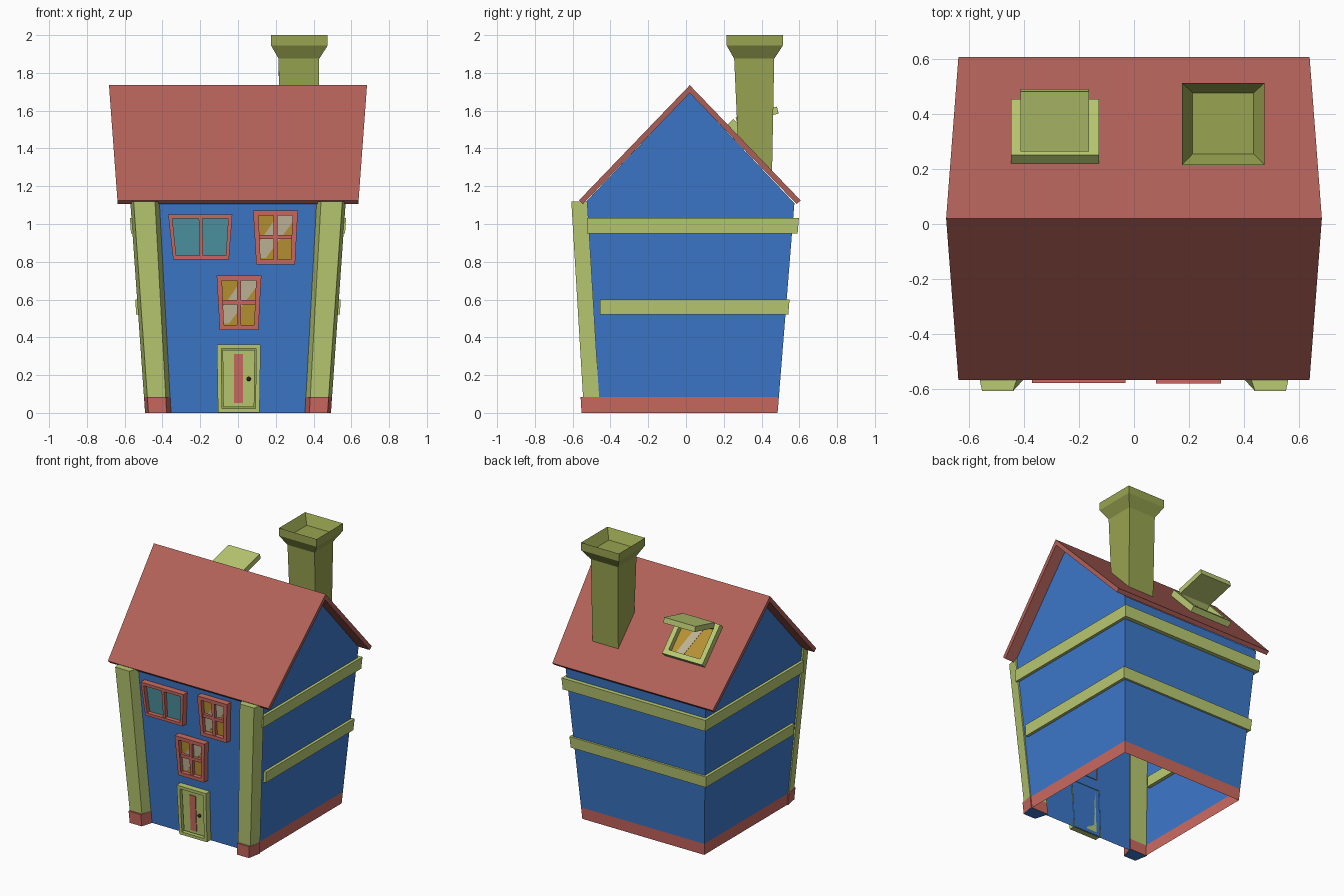
import bpy, bmesh, math

if "Cube" in bpy.data.objects:
    bpy.data.objects.remove(bpy.data.objects["Cube"])

def material(name, rgb):
    m = bpy.data.materials.new(name)
    lin = [((c / 255 + 0.055) / 1.055) ** 2.4 for c in rgb]
    m.diffuse_color = (*lin, 1)
    m.use_nodes = True
    m.node_tree.nodes["Principled BSDF"].inputs["Base Color"].default_value = m.diffuse_color
    return m

BLUE = material("wall blue", (60, 120, 202))
GREEN = material("light green", (186, 202, 114))
OLIVE = material("chimney olive", (152, 164, 80))
RED = material("trim red", (204, 106, 96))
ROOF = material("roof red", (178, 98, 89))
GOLD = material("glass gold", (184, 146, 52))
PALE = material("glass shine", (190, 180, 150))
TEAL = material("glass teal", (76, 148, 162))
DARK = material("knob brown", (55, 30, 15))

def loft(name, rings, mats, bottom=True, top=True, rule=None):
    """Skin a stack of equal-sized point rings; rule picks a material slot per face."""
    bm = bmesh.new()
    rows = [[bm.verts.new(p) for p in r] for r in rings]
    n = len(rings[0])
    for a, b in zip(rows, rows[1:]):
        for i in range(n):
            j = (i + 1) % n
            bm.faces.new((a[i], a[j], b[j], b[i]))
    if bottom:
        bm.faces.new(rows[0][::-1])
    if top:
        bm.faces.new(rows[-1])
    bmesh.ops.recalc_face_normals(bm, faces=bm.faces)
    if rule:
        for f in bm.faces:
            f.material_index = rule(f.calc_center_median(), f.normal)
    me = bpy.data.meshes.new(name)
    bm.to_mesh(me)
    bm.free()
    for m in mats:
        me.materials.append(m)
    ob = bpy.data.objects.new(name, me)
    bpy.context.collection.objects.link(ob)
    return ob

# Leaning wall planes as functions of height
side = lambda z: 0.485 + 0.065 * z
back = lambda z: 0.485 + 0.08 * z
front = lambda z: -0.47 - 0.06 * z

def rect(x0, x1, y0, y1, z):
    return [(x0, y0, z), (x1, y0, z), (x1, y1, z), (x0, y1, z)]

# Walls, open underneath, with a red foot strip on sides and back
loft("walls", [rect(-side(z), side(z), front(z), back(z), z) for z in (0, 0.083, 1.11)],
     [BLUE, RED], False, False,
     lambda c, n: 1 if c.z < 0.08 and c.y > -0.4 else 0)

# Gable walls
for s, label in ((1, "right"), (-1, "left")):
    prof = [(front(1.11), 1.11), (back(1.11), 1.11), (0.02, 1.695)]
    loft(label + "_gable", [[(s * (side(z) - t), y, z) for y, z in prof] for t in (0, 0.01)], [BLUE])

# Roof: folded slab, wider at the ridge
roof_profile = [(-0.567, 1.125), (0.02, 1.735), (0.607, 1.125),
                (0.586, 1.105), (0.02, 1.693), (-0.546, 1.105)]
roof_half = lambda z: 0.638 + 0.045 * (z - 1.12) / 0.615
loft("roof", [[(s * roof_half(z), y, z) for y, z in roof_profile] for s in (-1, 1)], [ROOF])

# Corner pillars with red feet
def pillar_ring(s, z, depth):
    xo, xi = 0.492 + 0.07 * z, 0.35 + 0.055 * z
    yb, yf = front(z) + 0.015, front(z) - depth
    return [(s * xi, yb, z), (s * xo, yb, z), (s * (xo - 0.018), yf, z), (s * (xi + 0.028), yf, z)]

for s, label in ((1, "right"), (-1, "left")):
    loft(label + "_pillar", [pillar_ring(s, z, 0.07) for z in (0.08, 1.12)], [GREEN])
    loft(label + "_pillar_foot", [pillar_ring(s, z, 0.083) for z in (0, 0.085)], [RED, BLUE],
         rule=lambda c, n: 1 if n.z < -0.9 else 0)

# Trim bands wrapping sides and back
def band_ring(z, y0, p):
    x, y = side(z) + 0.02, back(z) + p
    i = 0.045
    return [(x, y0, z), (x, y, z), (-x, y, z), (-x, y0, z),
            (i - x, y0, z), (i - x, y - i, z), (x - i, y - i, z), (x - i, y0, z)]

loft("upper_band", [band_ring(z, -0.525, 0.03) for z in (0.95, 1.033)], [GREEN])
loft("lower_band", [band_ring(z, -0.455, 0.015) for z in (0.52, 0.6)], [GREEN])

# Chimney: shaft cut to the roof slope, flared cap and funnel mouth
foot = [(x, y, 1.70 - 1.04 * (y - 0.02)) for x, y, _ in rect(0.22, 0.425, 0.275, 0.455, 0)]
loft("chimney", [foot,
                 rect(0.215, 0.43, 0.255, 0.467, 1.875),
                 rect(0.175, 0.475, 0.215, 0.513, 1.945),
                 rect(0.175, 0.475, 0.215, 0.513, 2.0),
                 rect(0.213, 0.435, 0.255, 0.477, 1.93)], [OLIVE])

# Skylight on the back slope: t runs down the slope, d sticks out of it
def slope(x, t, d):
    return (x, 0.02 + 0.69 * t + 0.72 * d, 1.735 - 0.72 * t + 0.69 * d)

def slope_plate(name, pts, d0, d1, mat):
    loft(name, [[slope(x, t, d) for x, t in pts] for d in (d0, d1)], [mat])

def box2(x0, x1, t0, t1):
    return [(x0, t0), (x1, t0), (x1, t1), (x0, t1)]

outer, inner = box2(-0.447, -0.128, 0.29, 0.585), box2(-0.412, -0.163, 0.325, 0.55)
loft("skylight_frame", [[slope(x, t, d) for x, t in ring] for ring, d in
                        ((outer, -0.01), (outer, 0.043), (inner, 0.043), (inner, 0.0))],
     [GREEN], False, False)
slope_plate("skylight_glass", inner, 0.0, 0.006, GOLD)
slope_plate("skylight_shine", [(-0.33, 0.325), (-0.27, 0.325), (-0.20, 0.55), (-0.26, 0.55)],
            0.006, 0.008, PALE)
ang = math.radians(14)
lid = [(0.272 + l * math.cos(ang) - h * math.sin(ang), 1.53 + l * math.sin(ang) + h * math.cos(ang))
       for l, h in ((0, 0), (0.225, 0), (0.225, 0.038), (0, 0.038))]
loft("skylight_lid", [[(x, y, z) for y, z in lid] for x in (-0.412, -0.163)], [GREEN])

# Front details: polygons on the wall plane, given in u,v of a tapered opening
class Opening:
    def __init__(self, name, top, bottom):
        self.name, self.top, self.bottom = name, top, bottom

    def point(self, u, v, d):
        (a0, a1, az), (b0, b1, bz) = self.top, self.bottom
        z = bz + (az - bz) * v
        x = (b0 + (b1 - b0) * u) * (1 - v) + (a0 + (a1 - a0) * u) * v
        return (x, front(z) - d, z)

    def plate(self, part, uv, d0, d1, mat):
        loft(self.name + "_" + part, [[self.point(u, v, d) for u, v in uv] for d in (d0, d1)], [mat])

    def frame(self, mu, mv, depth, low, mat):
        o, i = box2(0, 1, 0, 1), box2(mu, 1 - mu, mv, 1 - mv)
        loft(self.name + "_frame", [[self.point(u, v, d) for u, v in r] for r, d in
                                    ((o, -0.005), (o, depth), (i, depth), (i, low))],
             [mat], False, False)

wide = Opening("wide_window", (-0.37, -0.03, 1.05), (-0.343, -0.048, 0.812))
wide.frame(0.06, 0.09, 0.045, 0.0, RED)
wide.plate("glass", box2(0.05, 0.95, 0.08, 0.92), 0.005, 0.015, TEAL)
wide.plate("bar", box2(0.475, 0.535, 0.05, 0.95), 0.01, 0.04, RED)

for name, top, bottom in (("upper_window", (0.08, 0.317, 1.072), (0.097, 0.302, 0.785)),
                          ("middle_window", (-0.113, 0.124, 0.727), (-0.097, 0.108, 0.44))):
    w = Opening(name, top, bottom)
    w.frame(0.115, 0.09, 0.045, 0.0, RED)
    w.plate("glass", box2(0.1, 0.9, 0.08, 0.92), 0.005, 0.015, GOLD)
    w.plate("shine", [(0.11, 0.12), (0.11, 0.42), (0.55, 0.91), (0.89, 0.91), (0.89, 0.78), (0.25, 0.12)],
            0.015, 0.018, PALE)
    w.plate("upright", box2(0.45, 0.55, 0.06, 0.94), 0.01, 0.038, RED)
    w.plate("crossbar", box2(0.08, 0.92, 0.47, 0.55), 0.01, 0.036, RED)

# Door with stripe and knob
door = Opening("door", (-0.112, 0.12, 0.362), (-0.106, 0.114, 0.003))
door.frame(0.1, 0.06, 0.045, 0.0, GREEN)
door.plate("panel", box2(0.13, 0.87, 0.08, 0.92), 0.0, 0.03, GREEN)
door.plate("gap", box2(0.09, 0.91, 0.05, 0.95), 0.002, 0.012, OLIVE)
door.plate("stripe", box2(0.39, 0.6, 0.14, 0.86), 0.028, 0.035, RED)
bpy.ops.mesh.primitive_uv_sphere_add(segments=10, ring_count=6, radius=0.012,
                                     location=(0.057, front(0.18) - 0.04, 0.18))
knob = bpy.context.object
knob.name = "door_knob"
knob.data.materials.append(DARK)
bpy.ops.object.shade_smooth()
